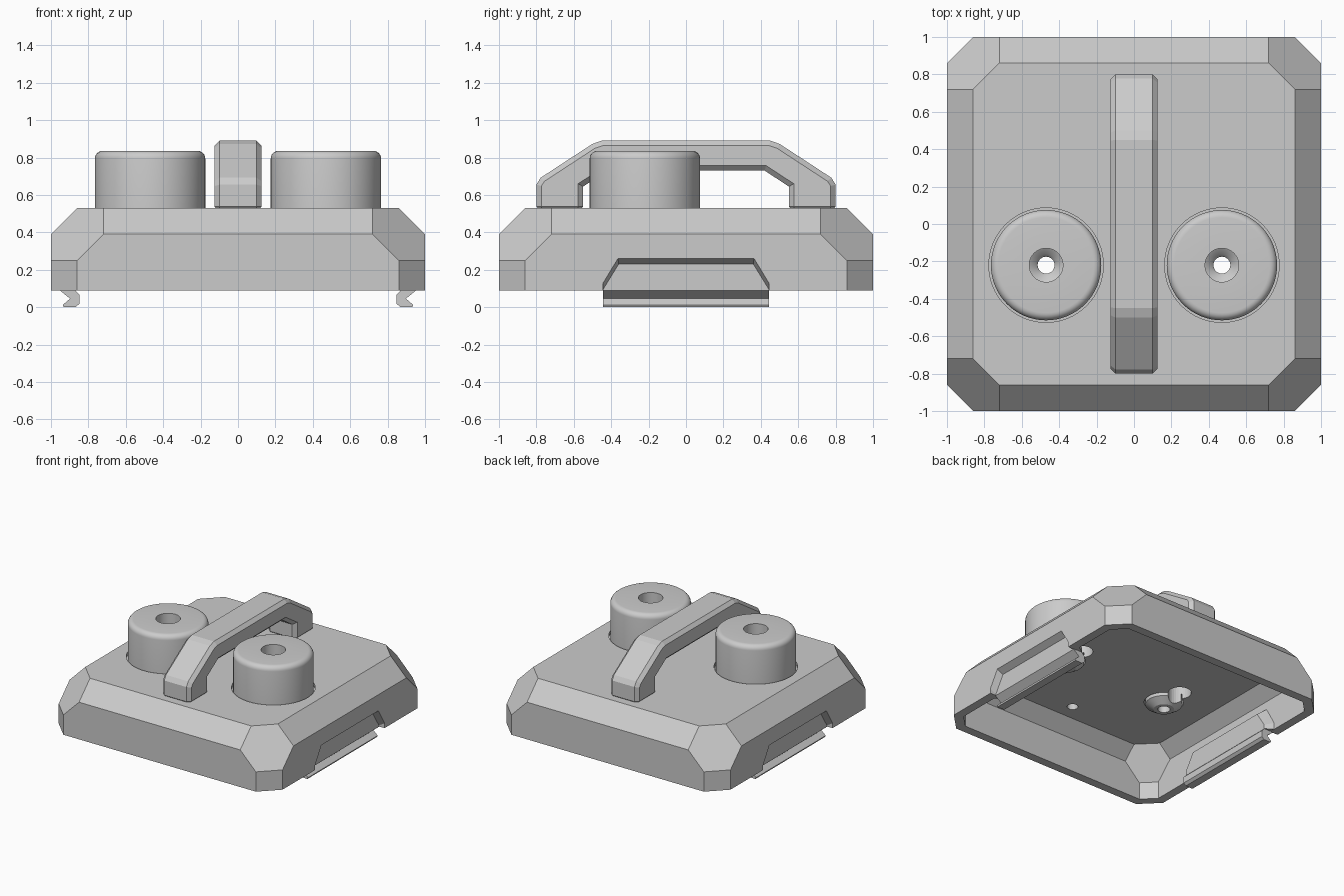
import bpy, bmesh, math
from mathutils import Vector

if "Cube" in bpy.data.objects:
    bpy.data.objects.remove(bpy.data.objects["Cube"])

SIGNS = (-1, 1)


def finish(name, bm):
    bmesh.ops.recalc_face_normals(bm, faces=bm.faces[:])
    me = bpy.data.meshes.new(name)
    bm.to_mesh(me)
    bm.free()
    ob = bpy.data.objects.new(name, me)
    bpy.context.collection.objects.link(ob)
    return ob


def hull(name, pts):
    bm = bmesh.new()
    for p in pts:
        bm.verts.new(p)
    bmesh.ops.convex_hull(bm, input=bm.verts[:])
    bmesh.ops.dissolve_limit(bm, angle_limit=0.01, verts=bm.verts[:], edges=bm.edges[:])
    return finish(name, bm)


def prism(name, pts, offset):
    """Extrude a closed 3D outline along an offset vector."""
    bm = bmesh.new()
    face = bm.faces.new([bm.verts.new(p) for p in pts])
    new = bmesh.ops.extrude_face_region(bm, geom=[face])["geom"]
    bmesh.ops.translate(bm, vec=offset, verts=[v for v in new if isinstance(v, bmesh.types.BMVert)])
    if face.is_valid and len(bm.faces) < len(pts) + 2:
        bm.faces.new(list(face.verts))
    return finish(name, bm)


def lathe(name, profile, x, y, steps=64):
    """Revolve a closed (radius, z) outline about a vertical axis."""
    bm = bmesh.new()
    rings = []
    for i in range(steps):
        a = 2 * math.pi * i / steps
        rings.append([bm.verts.new((x + r * math.cos(a), y + r * math.sin(a), z)) for r, z in profile])
    n = len(profile)
    for i in range(steps):
        p, q = rings[i], rings[(i + 1) % steps]
        for j in range(n):
            k = (j + 1) % n
            bm.faces.new((p[j], q[j], q[k], p[k]))
    return finish(name, bm)


def cylinder(name, r, x, y, z0, z1, steps=48):
    ring = [(x + r * math.cos(2 * math.pi * i / steps), y + r * math.sin(2 * math.pi * i / steps), z0)
            for i in range(steps)]
    return prism(name, ring, Vector((0, 0, z1 - z0)))


def cut(ob, cutter):
    m = ob.modifiers.new("cut", "BOOLEAN")
    m.operation, m.solver, m.object = "DIFFERENCE", "EXACT", cutter
    cutter.hide_render = True
    cutter.hide_set(True)


def smooth(ob, angle=30):
    bpy.ops.object.select_all(action="DESELECT")
    bpy.context.view_layer.objects.active = ob
    ob.select_set(True)
    bpy.ops.object.shade_smooth_by_angle(angle=math.radians(angle))


def lid_points(t, z0):
    """Chamfered box whose planes are all moved inward by t."""
    h, top = 1 - t, 0.53 - t
    c = 1.39 - t * math.sqrt(2)
    m = 1.86 - t * math.sqrt(2)
    k = 2.11 - t * math.sqrt(3)
    levels = [(h, m - h, z0), (h, m - h, k - m), (h, k - c, c - h), (c - top, k - c, top)]
    return [(sx * p, sy * q, z) for a, b, z in levels for p, q in ((a, b), (b, a))
            for sx in SIGNS for sy in SIGNS]


# hollow lid
lid = hull("lid", lid_points(0, 0.09))
cut(lid, hull("lid_cavity_cutter", lid_points(0.07, -0.1)))

for s in SIGNS:
    # side recess with sloped top
    cut(lid, hull("side_recess_cutter",
        [(s * x, sy * y, z) for sy in SIGNS for x, y, z in (
            (1.02, 0.445, 0), (1.02, 0.445, 0.14), (1.02, 0.365, 0.272),
            (0.95, 0.44, 0), (0.95, 0.44, 0.10), (0.95, 0.36, 0.23))]))
    # backing pad behind the recess
    hull("recess_pad",
        [(s * x, sy * y, z) for sy in SIGNS for x, y, z in (
            (0.949, 0.50, 0.092), (0.949, 0.50, 0.15), (0.949, 0.41, 0.31),
            (0.87, 0.445, 0.092), (0.87, 0.445, 0.125), (0.87, 0.365, 0.25))])
    # grooved snap rail below the rim
    rail = [(0.95, 0.11), (0.95, 0.088), (0.898, 0.045), (0.937, 0.012), (0.932, 0),
            (0.868, 0), (0.848, 0.018), (0.848, 0.068), (0.87, 0.09), (0.87, 0.11)]
    prism("snap_rail", [(s * x, -0.445, z) for x, z in rail], Vector((0, 0.89, 0)))

    # round post with stepped bore and stem through the lid
    px, py = s * 0.47, -0.22
    arc = [(0.255 + 0.04 * math.cos(math.radians(a)), 0.795 + 0.04 * math.sin(math.radians(a)))
           for a in range(0, 91, 15)]
    post = lathe("post", [(0.045, 0.40), (0.075, 0.40), (0.135, 0.44), (0.135, 0.50), (0.295, 0.50)]
                 + arc + [(0.09, 0.835), (0.09, 0.72), (0.06, 0.70), (0.045, 0.68)], px, py)
    smooth(post)
    cut(lid, cylinder("post_seat_cutter", 0.306, px, py, 0.505, 0.7, 64))
    cut(lid, cylinder("post_bore_cutter", 0.145, px, py, 0.3, 0.6))
    # relief slot on the underside
    slot = cylinder("slot_cutter", 0.085, px, py + 0.18, 0.3, 0.6, 32)
    cut(lid, slot)
    cut(post, slot)

# handle screw holes under the lid
for s in SIGNS:
    cut(lid, cylinder("screw_hole_cutter", 0.04, 0, s * 0.7, 0.3, 0.515, 24))

# carry handle with bevelled rim
outer = [(0.80, 0.51), (0.80, 0.655), (0.777, 0.692), (0.50, 0.873), (0.45, 0.89)]
inner = [(0.42, 0.73), (0.55, 0.645), (0.55, 0.51)]
half = outer + inner[::-1][::-1]
prof = ([(-y, z) for y, z in outer] + [(y, z) for y, z in outer[::-1]]
        + [(y, z) for y, z in inner[::-1]] + [(-y, z) for y, z in inner])
handle = prism("handle", [(-0.126, y, z) for y, z in prof], Vector((0.252, 0, 0)))
bev = handle.modifiers.new("bevel", "BEVEL")
bev.width, bev.segments = 0.027, 1
bev.limit_method, bev.angle_limit = "ANGLE", math.radians(70)
